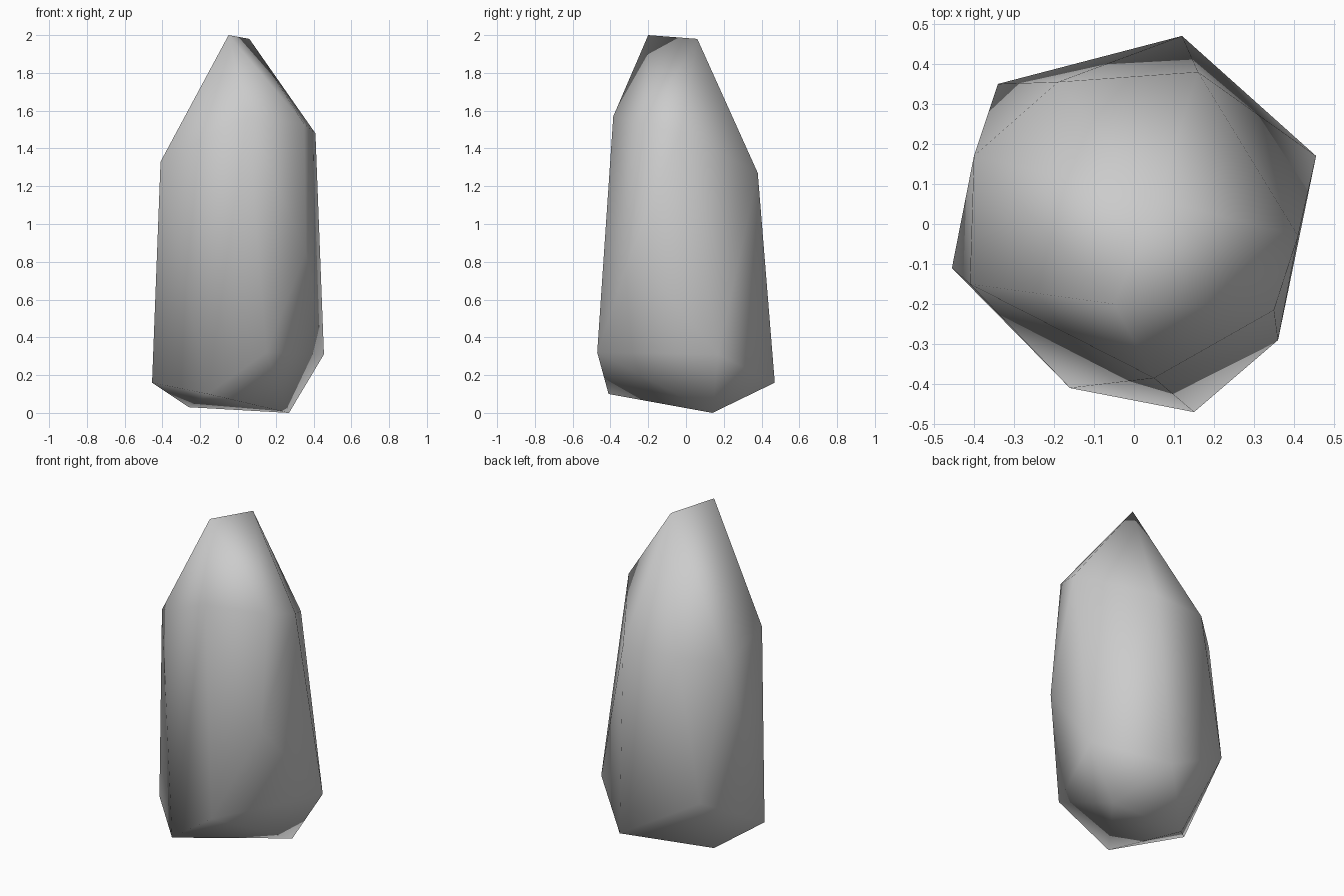
import bpy
import bmesh

default_cube = bpy.data.objects.get("Cube")
if default_cube:
    bpy.data.objects.remove(default_cube, do_unlink=True)


def make_material(name, colour):
    material = bpy.data.materials.new(name)
    material.use_nodes = True
    material.diffuse_color = colour
    shader = next(n for n in material.node_tree.nodes if n.type == "BSDF_PRINCIPLED")
    shader.inputs["Base Color"].default_value = colour
    return material


# Corner points of the rock, grouped in rough rings from the ground up
foot = [(.27, .14, 0), (-.26, .1, .03), (-.16, -.41, .1)]
belly = [(.12, .47, .16), (-.455, -.11, .16), (.455, .17, .31),
         (.15, -.47, .32), (-.34, .35, .42), (.36, -.29, .85)]
shoulder = [(-.4, .17, 1.23), (-.19, .355, 1.27), (.16, .38, 1.27),
            (-.41, -.15, 1.33), (.41, -.03, 1.48), (.35, -.215, 1.53),
            (.05, -.385, 1.57)]
peak = [(.06, .06, 1.98), (-.05, -.2, 2)]

# Wrap the corners in one faceted skin
bm = bmesh.new()
for ring in (foot, belly, shoulder, peak):
    for corner in ring:
        bm.verts.new(corner)
bmesh.ops.convex_hull(bm, input=bm.verts[:])
bmesh.ops.recalc_face_normals(bm, faces=bm.faces[:])

# Soft shading across all facets
for face in bm.faces:
    face.smooth = True

mesh = bpy.data.meshes.new("standing_rock")
bm.to_mesh(mesh)
bm.free()
mesh.materials.append(make_material("stone grey", (.6, .6, .6, 1)))
rock = bpy.data.objects.new("standing_rock", mesh)
bpy.context.collection.objects.link(rock)
